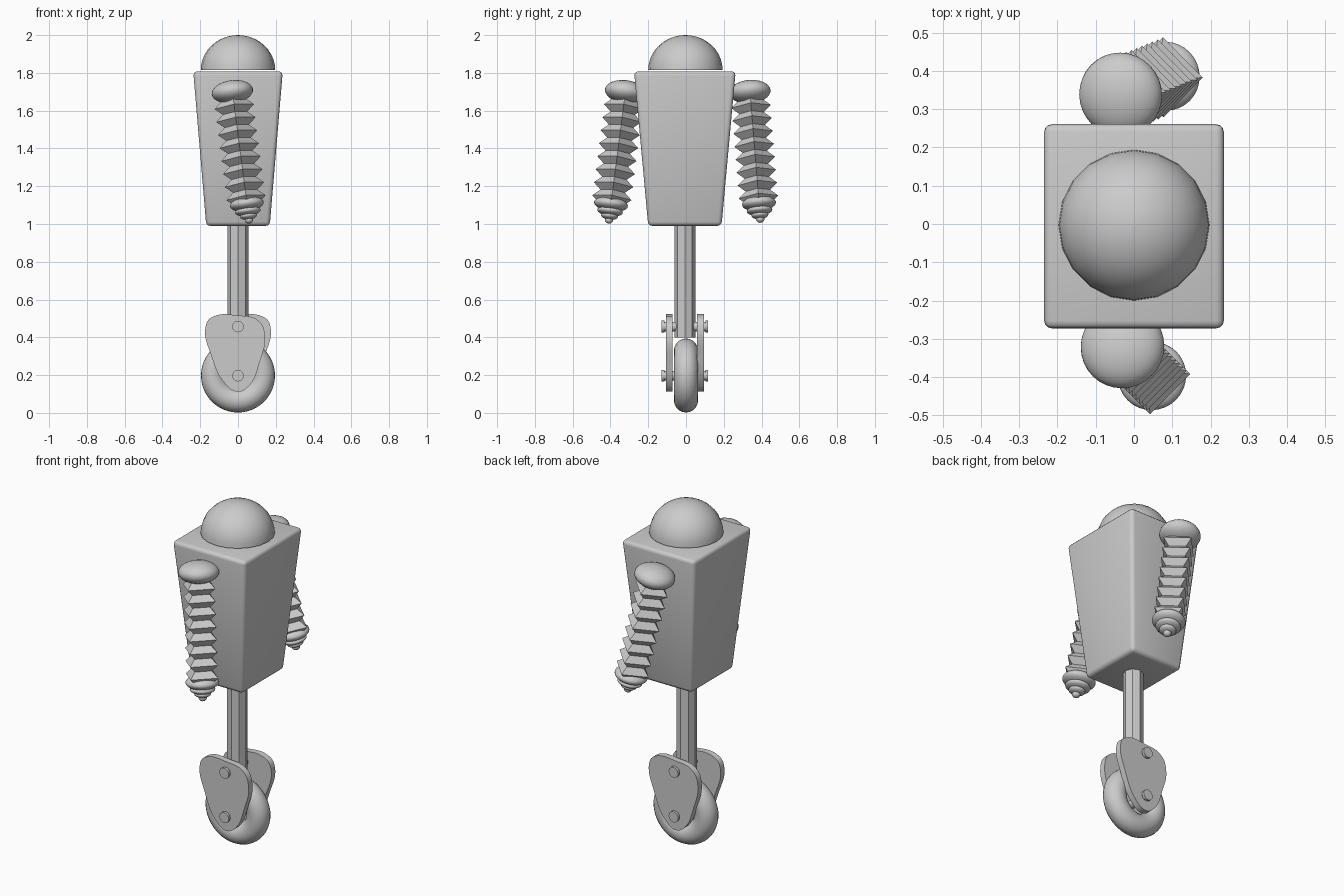
import bpy, bmesh, math
from mathutils import Vector, Matrix

cube = bpy.data.objects.get("Cube")
if cube:
    bpy.data.objects.remove(cube, do_unlink=True)

MID = -0.006  # centre line in y


def add(name, bm, smooth=None):
    bmesh.ops.recalc_face_normals(bm, faces=bm.faces)
    mesh = bpy.data.meshes.new(name)
    bm.to_mesh(mesh)
    bm.free()
    obj = bpy.data.objects.new(name, mesh)
    bpy.context.collection.objects.link(obj)
    if smooth:
        bpy.ops.object.select_all(action='DESELECT')
        obj.select_set(True)
        bpy.context.view_layer.objects.active = obj
        bpy.ops.object.shade_smooth_by_angle(angle=math.radians(smooth))
    return obj


def lathe(name, profile, sides, matrix, smooth=None):
    """Revolve (radius, height) points around z and cap the open ends."""
    bm = bmesh.new()
    rings = []
    for r, z in profile:
        ring = [bm.verts.new((r * math.cos(a), r * math.sin(a), z))
                for a in (2 * math.pi * i / sides for i in range(sides))]
        rings.append(ring)
    for low, high in zip(rings, rings[1:]):
        for i in range(sides):
            j = (i + 1) % sides
            bm.faces.new((low[i], low[j], high[j], high[i]))
    bm.faces.new(rings[0])
    bm.faces.new(rings[-1])
    bm.transform(matrix)
    return add(name, bm, smooth)


def ellipsoid(name, radius, height, matrix):
    bm = bmesh.new()
    bmesh.ops.create_uvsphere(bm, u_segments=32, v_segments=16, radius=1)
    bm.transform(matrix @ Matrix.Diagonal((radius, radius, height, 1)))
    return add(name, bm, 60)


# Tapered body with softened edges
bm = bmesh.new()
bmesh.ops.create_cube(bm, size=2)
for v in bm.verts:
    top = v.co.z > 0
    v.co.x *= 0.237 if top else 0.168
    v.co.y = v.co.y * (0.269 if top else 0.194) + MID
    v.co.z = 1.808 if top else 0.99
bmesh.ops.bevel(bm, geom=bm.edges[:], offset=0.022, segments=3,
                profile=0.5, affect='EDGES')
add("body", bm, 35)

# Domed head
STEPS = 10
dome = [(0.197 * math.cos(a), 0.185 * math.sin(a))
        for a in (0.5 * math.pi * i / STEPS for i in range(STEPS))]
dome.append((0.002, 0.185))
lathe("head_dome", dome, 20, Matrix.Translation((0, -0.003, 1.815)), 40)

# Octagonal leg
lathe("leg_post", [(0.055, 0.4), (0.055, 1.02)], 8,
      Matrix.Translation((0, MID, 0)))


# Bellows arms, each built hanging down from its shoulder
def arm(side, shoulder, tip):
    shoulder, tip = Vector(shoulder), Vector(tip)
    down = Vector((0, 0, -1))
    turn = down.rotation_difference(tip - shoulder).to_matrix().to_4x4()
    frame = Matrix.Translation(shoulder) @ turn

    ellipsoid(side + "_shoulder", 0.11, 0.06, frame)

    pitch, start = 0.07, -0.045
    folds = [(0.065, start)]
    for i in range(8):
        z = start - i * pitch
        folds += [(0.105, z - pitch / 2), (0.065, z - pitch)]
    lathe(side + "_arm_bellows", folds, 4, frame)

    for i, (r, h, z) in enumerate([(0.09, 0.038, -0.605), (0.068, 0.025, -0.643),
                                   (0.045, 0.02, -0.668), (0.022, 0.019, -0.69)]):
        ellipsoid(f"{side}_arm_tip_{i + 1}", r, h,
                  frame @ Matrix.Translation((0, 0, z)))


arm("front", (-0.03, -0.32, 1.70), (0.06, -0.41, 1.005))
arm("back", (-0.035, 0.338, 1.70), (0.105, 0.395, 1.0))

# Wheel
bpy.ops.mesh.primitive_torus_add(
    major_radius=0.132, minor_radius=0.064, major_segments=48, minor_segments=20,
    location=(0, 0, 0.198), rotation=(math.pi / 2, 0, 0))
wheel = bpy.context.object
wheel.name = "wheel"
bpy.ops.object.shade_smooth_by_angle(angle=math.radians(60))

# Fork plates: one smooth outline, turned half way round for the back
OUTLINE = [(-0.17, 0.465), (-0.135, 0.508), (0, 0.516), (0.11, 0.487), (0.143, 0.41),
           (0.115, 0.27), (0.06, 0.145), (0, 0.112), (-0.065, 0.15), (-0.14, 0.3)]


def plate(name, y, half_turn):
    curve = bpy.data.curves.new(name, 'CURVE')
    curve.dimensions = '2D'
    curve.fill_mode = 'BOTH'
    curve.extrude = 0.018
    curve.resolution_u = 6
    spline = curve.splines.new('BEZIER')
    spline.bezier_points.add(len(OUTLINE) - 1)
    spline.use_cyclic_u = True
    for point, (x, z) in zip(spline.bezier_points, OUTLINE):
        point.co = (x, z, 0)
        point.handle_left_type = point.handle_right_type = 'AUTO'
    obj = bpy.data.objects.new(name, curve)
    bpy.context.collection.objects.link(obj)
    obj.location.y = y
    obj.rotation_euler = (math.pi / 2, 0, math.pi if half_turn else 0)
    bpy.ops.object.select_all(action='DESELECT')
    obj.select_set(True)
    bpy.context.view_layer.objects.active = obj
    bpy.ops.object.convert(target='MESH')
    bpy.ops.object.shade_smooth_by_angle(angle=math.radians(35))


plate("front_fork_plate", MID - 0.083, False)
plate("back_fork_plate", MID + 0.083, True)

# Bolts through the plates, with a wider head at each end
BOLT = [(0.031, -0.123), (0.031, -0.108), (0.025, -0.108),
        (0.025, 0.108), (0.031, 0.108), (0.031, 0.123)]
for name, z in (("wheel_axle", 0.197), ("post_bolt", 0.457)):
    frame = Matrix.Translation((0, MID, z)) @ Matrix.Rotation(math.pi / 2, 4, 'X')
    lathe(name, BOLT, 12, frame, 35)
